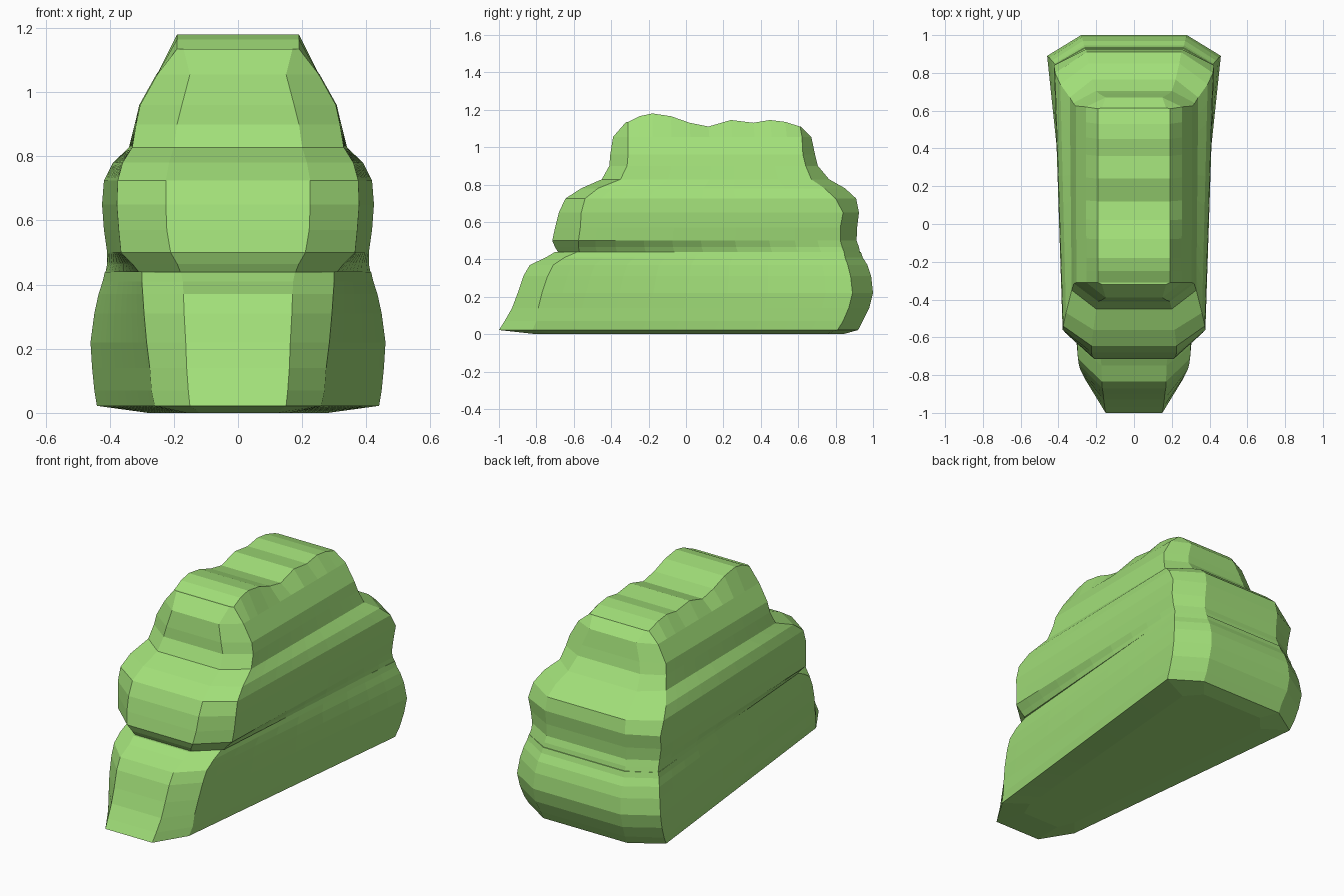
import bpy, bmesh

green = bpy.data.materials.new("leaf_green")
green.diffuse_color = (0.36, 0.74, 0.19, 1)

WAVE = [(-.31, 1.135), (-.25, 1.165), (-.18, 1.18), (-.08, 1.165), (.02, 1.13), (.12, 1.11),
        (.24, 1.145), (.36, 1.13), (.45, 1.145), (.53, 1.135), (.61, 1.11)]
Y0, Y1 = WAVE[0][0], WAVE[-1][0]


def half_ring(row, wavy):
    """Right half of a chamfered outline, from front to back."""
    z, fy, fx, cy, cx, ey, ex, by, bx = row
    pts = [(fx, fy, z)]
    for wy, wz in WAVE:
        t = (wy - Y0) / (Y1 - Y0)
        pts.append((cx + (ex - cx) * t, cy + (ey - cy) * t, wz if wavy else z))
    back_z = WAVE[-1][1] if wavy else z
    pts.append((bx, by, back_z))
    return pts


def loft(name, rows, wavy_top=False):
    bm = bmesh.new()
    rings = []
    for i, row in enumerate(rows):
        half = half_ring(row, wavy_top and i == len(rows) - 1)
        right = [bm.verts.new(p) for p in half]
        left = [bm.verts.new((-x, y, z)) for x, y, z in half]
        rings.append(right + left[::-1])
    n = len(rings[0])
    for a, b in zip(rings, rings[1:]):
        for i in range(n):
            j = (i + 1) % n
            bm.faces.new((a[i], a[j], b[j], b[i]))
    # caps made of strips from right to left
    for r in (rings[0], rings[-1]):
        for i in range(n // 2 - 1):
            bm.faces.new((r[i], r[i + 1], r[n - 2 - i], r[n - 1 - i]))
    bmesh.ops.recalc_face_normals(bm, faces=bm.faces)
    me = bpy.data.meshes.new(name)
    bm.to_mesh(me)
    bm.free()
    me.materials.append(green)
    ob = bpy.data.objects.new(name, me)
    bpy.context.collection.objects.link(ob)
    return ob


# row: z, front y, front half width, front corner y, x, back corner y, x, back y, half width
# Lower tier with a narrow sloping nose
loft("lower_tier", [
    (0, -.80, .12, -.70, .16, .75, .28, .84, .20),
    (.022, -1.0, .15, -.82, .26, .81, .44, .92, .27),
    (.07, -.97, .155, -.80, .27, .84, .448, .945, .27),
    (.14, -.93, .16, -.79, .275, .87, .455, .98, .28),
    (.22, -.90, .163, -.77, .285, .89, .46, 1.0, .28),
    (.31, -.87, .168, -.74, .293, .88, .448, .99, .275),
    (.37, -.835, .17, -.71, .297, .865, .435, .97, .27),
    (.41, -.75, .172, -.65, .30, .85, .422, .945, .265),
    (.44, -.70, .178, -.58, .30, .845, .415, .935, .26),
])

# Middle tier overhanging the nose
loft("middle_tier", [
    (.44, -.685, .18, -.57, .31, .845, .413, .93, .26),
    (.465, -.70, .19, -.575, .33, .835, .408, .925, .26),
    (.50, -.715, .21, -.575, .365, .825, .408, .912, .255),
    (.57, -.70, .222, -.565, .372, .825, .418, .915, .255),
    (.65, -.68, .225, -.56, .378, .84, .424, .925, .255),
    (.725, -.645, .225, -.54, .375, .80, .418, .91, .25),
    (.78, -.56, .215, -.47, .36, .74, .39, .85, .24),
    (.828, -.45, .20, -.35, .33, .67, .34, .765, .22),
])

# Crown with a rippled ridge
loft("crown", [
    (.828, -.45, .20, -.35, .33, .67, .34, .765, .22),
    (.90, -.41, .19, -.315, .318, .64, .322, .705, .20),
    (.96, -.405, .175, -.31, .305, .625, .308, .69, .185),
    (1.055, -.39, .15, -.31, .252, .62, .255, .67, .15),
    (1.135, -.32, .17, -.31, .19, .61, .19, .615, .17),
], wavy_top=True)
